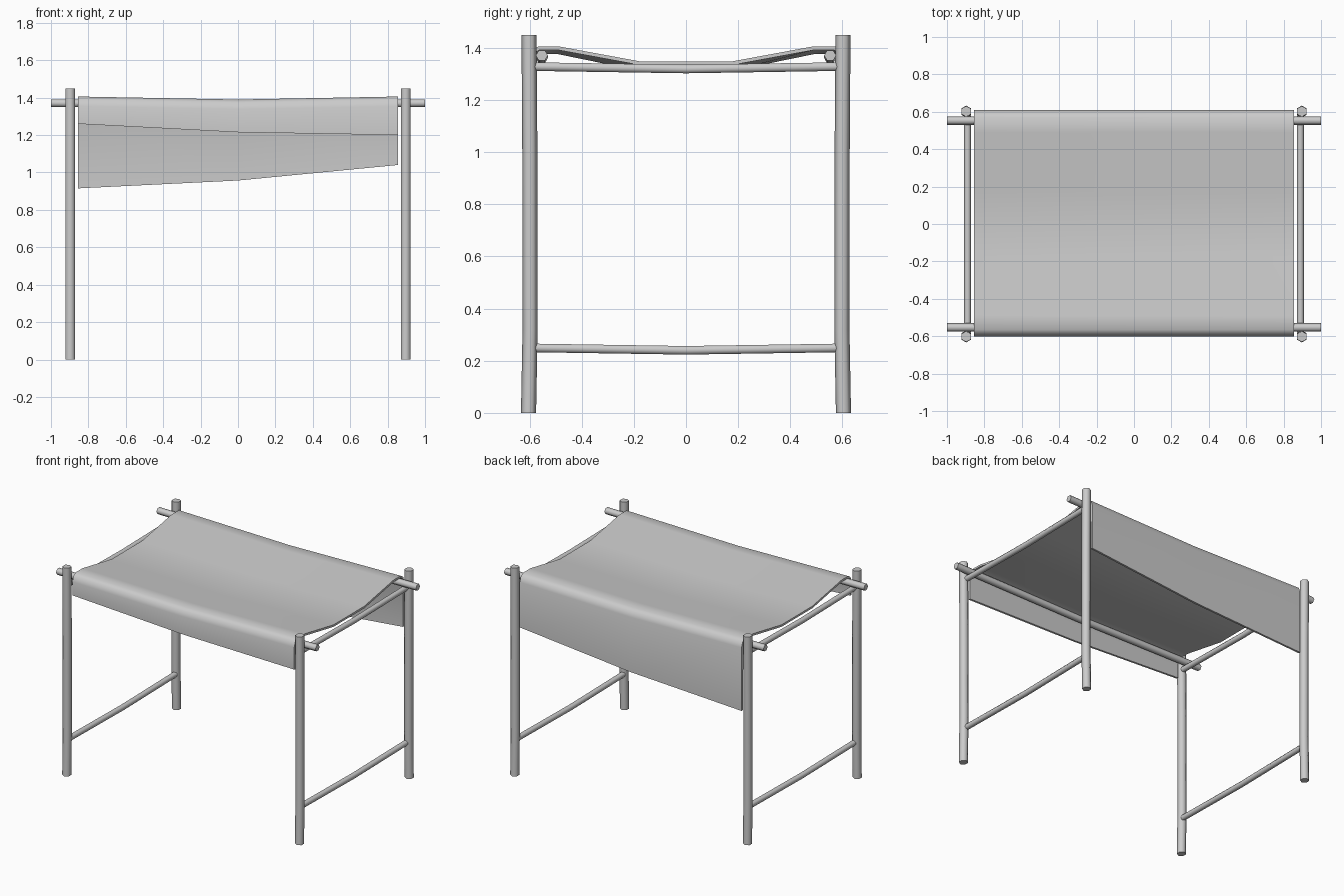
import bpy, bmesh
from math import cos, sin, pi, radians
from mathutils import Vector

if "Cube" in bpy.data.objects:
    bpy.data.objects.remove(bpy.data.objects["Cube"])


def finish(name, bm):
    bmesh.ops.recalc_face_normals(bm, faces=bm.faces[:])
    mesh = bpy.data.meshes.new(name)
    bm.to_mesh(mesh)
    bm.free()
    obj = bpy.data.objects.new(name, mesh)
    bpy.context.collection.objects.link(obj)
    return obj


def smooth(obj):
    bpy.ops.object.select_all(action='DESELECT')
    obj.select_set(True)
    bpy.context.view_layer.objects.active = obj
    bpy.ops.object.shade_smooth_by_angle(angle=radians(65))


def pole(name, path, radius, u, v, sides=6):
    """Six-sided pole through path; u and v span its cross-section."""
    u, v = Vector(u), Vector(v)
    bm = bmesh.new()
    rings = []
    for p in path:
        rings.append([bm.verts.new(Vector(p) + radius * (cos(a) * u + sin(a) * v))
                      for a in (2 * pi * k / sides for k in range(sides))])
    for a, b in zip(rings, rings[1:]):
        for k in range(sides):
            n = (k + 1) % sides
            bm.faces.new((a[k], a[n], b[n], b[k]))
    bm.faces.new(rings[0])
    bm.faces.new(rings[-1])
    smooth(finish(name, bm))


X, Y, Z = (1, 0, 0), (0, 1, 0), (0, 0, 1)

# slightly crooked corner posts
for sx, side in ((-1, "left"), (1, "right")):
    for sy, end in ((-1, "front"), (1, "back")):
        path = [(0.897 * sx, sy * y, z) for y, z in
                ((0.604, 0), (0.598, 0.32), (0.599, 1.0), (0.602, 1.45))]
        pole(f"{end}_{side}_post", path, 0.029, Y, X)

# long top rails carrying the cloth
for sy, end in ((-1, "front"), (1, "back")):
    path = [(x, 0.553 * sy, z) for x, z in ((-1, 1.371), (0, 1.361), (1, 1.371))]
    pole(f"{end}_top_rail", path, 0.023, Y, Z)

# sagging cross rails at each end
for sx, side in ((-1, "left"), (1, "right")):
    for z, level in ((1.328, "upper"), (0.249, "lower")):
        path = [(0.89 * sx, -0.58, z), (0.89 * sx, 0, z - 0.009), (0.89 * sx, 0.58, z)]
        pole(f"{side}_{level}_cross_rail", path, 0.019, X, Z)

# cloth draped over the rails: hem heights change along x
bm = bmesh.new()
rows = []
for x, front_hem, back_hem, sag in ((-0.855, 1.26, 0.915, 0),
                                    (0, 1.215, 0.957, 0.016),
                                    (0.855, 1.20, 1.04, 0)):
    profile = [(-0.602, front_hem), (-0.602, 1.355 - sag), (-0.59, 1.39 - sag),
               (-0.565, 1.406 - sag), (-0.49, 1.406 - sag), (-0.17, 1.347 - sag * 1.4),
               (0.17, 1.347 - sag * 1.4), (0.49, 1.406 - sag), (0.57, 1.406 - sag),
               (0.597, 1.39 - sag), (0.61, 1.355 - sag), (0.61, back_hem)]
    rows.append([bm.verts.new((x, y, z)) for y, z in profile])
for a, b in zip(rows, rows[1:]):
    for j in range(len(a) - 1):
        bm.faces.new((a[j], b[j], b[j + 1], a[j + 1]))
cloth = finish("cloth_cover", bm)
if sum(p.normal.z for p in cloth.data.polygons) < 0:
    cloth.data.flip_normals()
mod = cloth.modifiers.new("thickness", 'SOLIDIFY')
mod.thickness = 0.014
mod.offset = -1
bpy.context.view_layer.objects.active = cloth
bpy.ops.object.modifier_apply(modifier=mod.name)
smooth(cloth)
